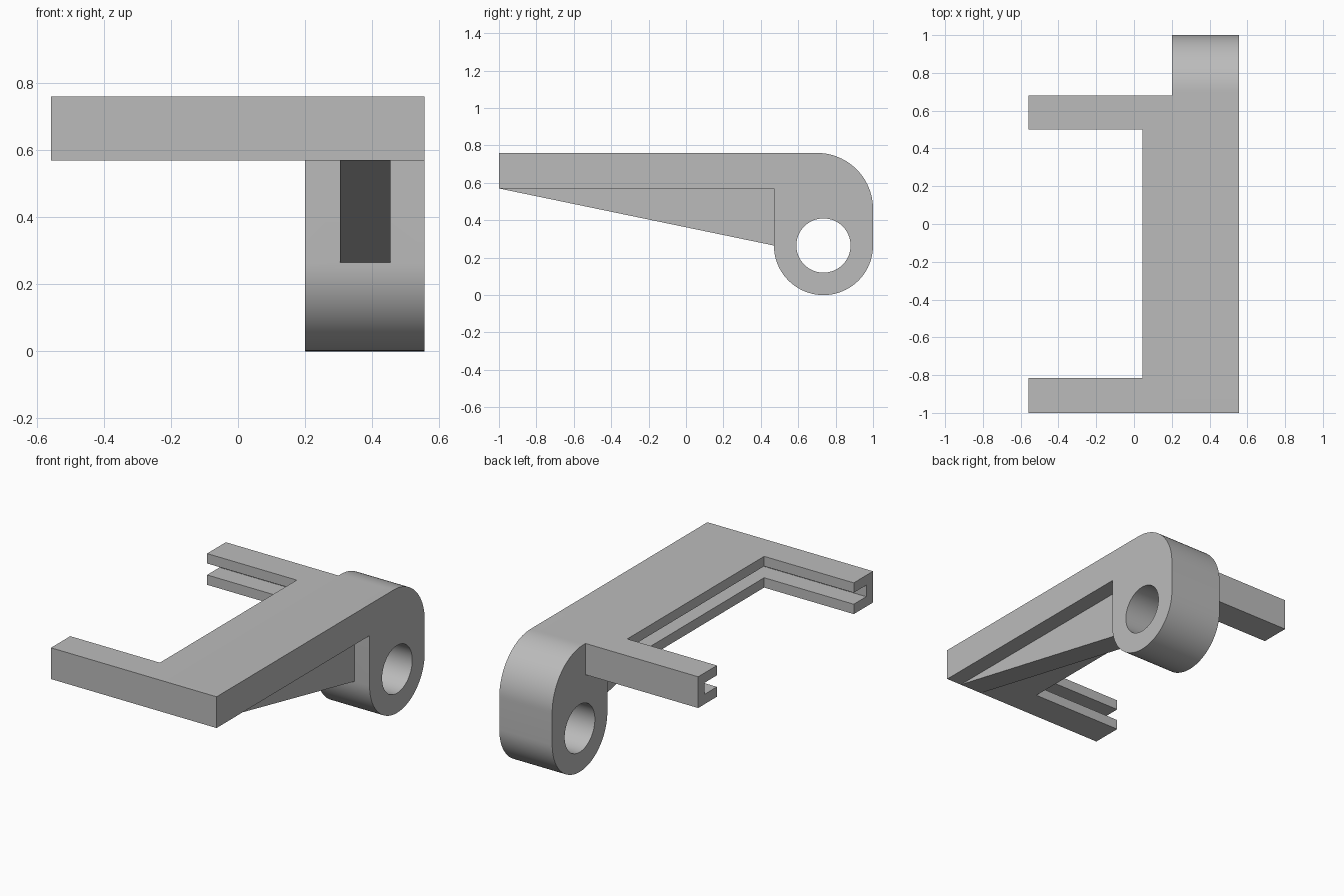
import bpy, bmesh
from math import sin, cos, radians
from mathutils import Vector

cube = bpy.data.objects.get("Cube")
if cube:
    bpy.data.objects.remove(cube, do_unlink=True)

grey = bpy.data.materials.new("plain grey")
grey.use_nodes = True
colour = (0.5, 0.5, 0.5, 1)
grey.diffuse_color = colour
grey.node_tree.nodes["Principled BSDF"].inputs["Base Color"].default_value = colour


def prism(name, outline, axis, low, high):
    """Extrude a closed outline along x (points are y, z) or z (points are x, y)."""
    bm = bmesh.new()
    place = (lambda a, b: (low, a, b)) if axis == "x" else (lambda a, b: (a, b, low))
    face = bm.faces.new([bm.verts.new(place(a, b)) for a, b in outline])
    shift = Vector((high - low, 0, 0)) if axis == "x" else Vector((0, 0, high - low))
    grown = bmesh.ops.extrude_face_region(bm, geom=[face], use_keep_orig=True)
    bmesh.ops.translate(bm, vec=shift,
                        verts=[v for v in grown["geom"] if isinstance(v, bmesh.types.BMVert)])
    bmesh.ops.recalc_face_normals(bm, faces=bm.faces)
    mesh = bpy.data.meshes.new(name)
    bm.to_mesh(mesh)
    bm.free()
    mesh.materials.append(grey)
    obj = bpy.data.objects.new(name, mesh)
    bpy.context.collection.objects.link(obj)
    return obj


def arc(cy, cz, radius, start, end, steps=24):
    angles = [radians(start + (end - start) * i / steps) for i in range(steps + 1)]
    return [(cy + radius * cos(a), cz + radius * sin(a)) for a in angles]


def combine(target, other, operation):
    mod = target.modifiers.new(other.name, "BOOLEAN")
    mod.operation = operation
    mod.solver = "EXACT"
    mod.object = other
    bpy.context.view_layer.objects.active = target
    bpy.ops.object.modifier_apply(modifier=mod.name)
    bpy.data.objects.remove(other, do_unlink=True)


LEFT, RIGHT = -0.558, 0.556
TOP, UNDER = 0.76, 0.57
LUG_X, SPINE_X = 0.2, 0.045
FRONT, BACK = -1, 0.68
INNER_FRONT, INNER_BACK = -0.815, 0.5
PIVOT = (0.735, 0.265)

# Spine with the hanging pivot lug, as one side profile
side = [(FRONT, TOP), (FRONT, UNDER), (0.47, UNDER)]
side += arc(*PIVOT, 0.265, 180, 360, 40)
side += arc(0.7, 0.46, 0.3, 0, 90)
bracket = prism("hinge_bracket", side, "x", LUG_X, RIGHT)

# Two-armed frame
frame = prism("arm_frame", [
    (LUG_X, FRONT), (LUG_X, BACK), (LEFT, BACK), (LEFT, INNER_BACK),
    (SPINE_X, INNER_BACK), (SPINE_X, INNER_FRONT), (LEFT, INNER_FRONT), (LEFT, FRONT),
], "z", UNDER, TOP)
combine(bracket, frame, "UNION")

# Tapered rib under the spine
rib = prism("support_rib", [(FRONT, UNDER), (0.47, 0.265), (0.5, 0.3), (0.5, 0.6), (-0.9, 0.6)],
            "x", 0.305, 0.455)
combine(bracket, rib, "UNION")

# Pivot hole
hole = prism("hole_cutter", arc(*PIVOT, 0.145, 0, 354.375, 63), "x", 0, 0.8)
combine(bracket, hole, "DIFFERENCE")

# Slot around the inside of the frame
DEPTH = 0.12
x0, x1 = LEFT - 0.1, SPINE_X + DEPTH
y0, y1 = INNER_FRONT - DEPTH, INNER_BACK + DEPTH
slot = prism("slot_cutter", [(x0, y0), (x1, y0), (x1, y1), (x0, y1)], "z", 0.63, 0.70)
combine(bracket, slot, "DIFFERENCE")

# Smooth curves, sharp corners
bpy.ops.object.select_all(action="DESELECT")
bracket.select_set(True)
bpy.context.view_layer.objects.active = bracket
bpy.ops.object.shade_smooth_by_angle(angle=radians(30))
